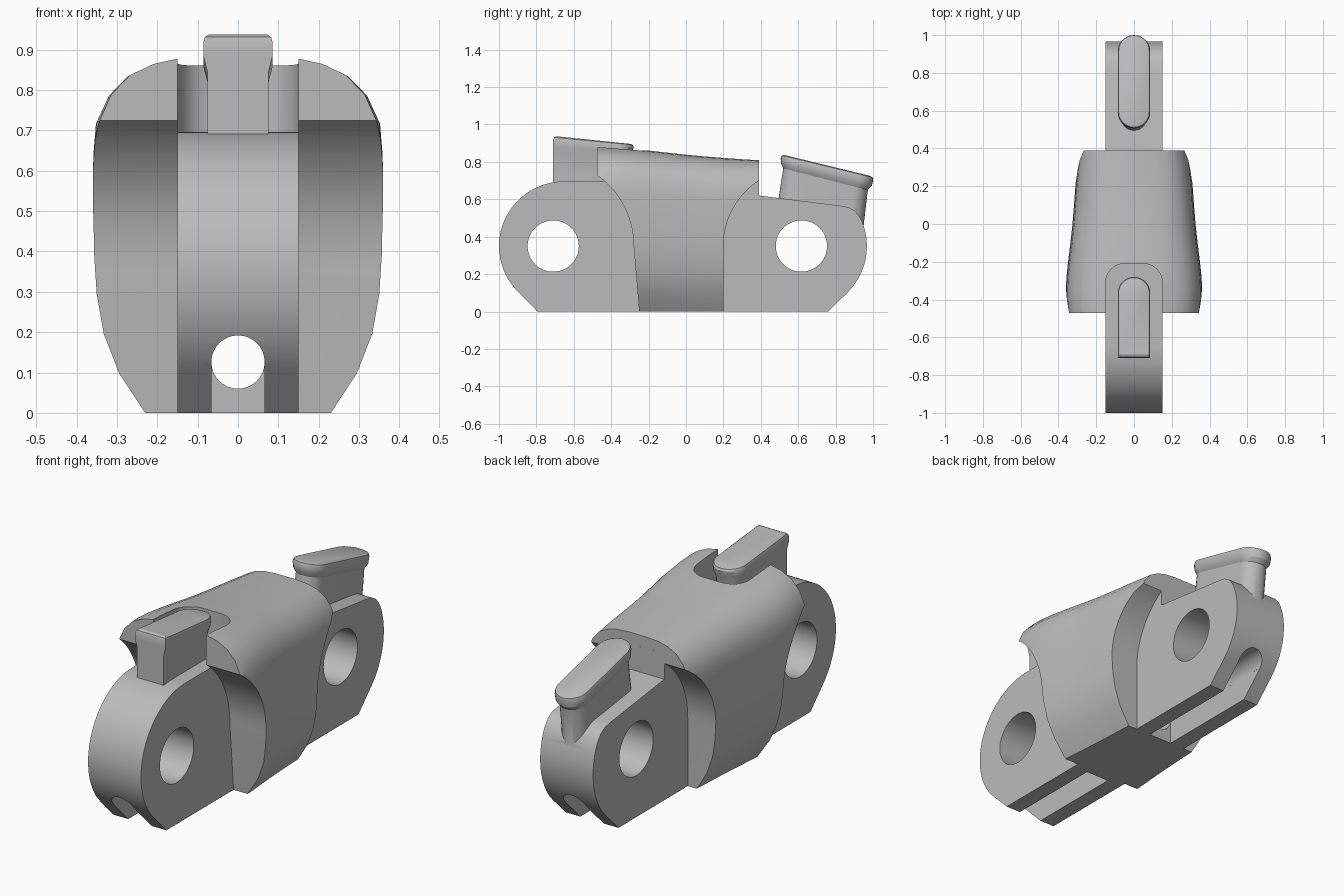
import bpy, bmesh, math

if "Cube" in bpy.data.objects:
    bpy.data.objects.remove(bpy.data.objects["Cube"])

grey = bpy.data.materials.new("plain_grey")
grey.diffuse_color = (0.5, 0.5, 0.5, 1)
grey.use_nodes = True
grey.node_tree.nodes["Principled BSDF"].inputs["Base Color"].default_value = grey.diffuse_color


def loft(name, rings):
    """Closed solid through matching rings of 3D points."""
    bm = bmesh.new()
    vs = [[bm.verts.new(p) for p in r] for r in rings]
    n = len(vs[0])
    for a, b in zip(vs, vs[1:]):
        for i in range(n):
            j = (i + 1) % n
            bm.faces.new((a[i], a[j], b[j], b[i]))
    bm.faces.new(vs[0][::-1])
    bm.faces.new(vs[-1])
    bmesh.ops.recalc_face_normals(bm, faces=bm.faces)
    me = bpy.data.meshes.new(name)
    bm.to_mesh(me)
    bm.free()
    me.materials.append(grey)
    ob = bpy.data.objects.new(name, me)
    bpy.context.collection.objects.link(ob)
    return ob


def side_prism(name, pts, hw):
    """Extrude a (y, z) outline across x."""
    return loft(name, [[(x, y, z) for y, z in pts] for x in (-hw, hw)])


def arc(cy, cz, ry, rz, a0, a1, n):
    return [(cy + ry * math.cos(math.radians(a0 + (a1 - a0) * i / n)),
             cz + rz * math.sin(math.radians(a0 + (a1 - a0) * i / n))) for i in range(n + 1)]


def combine(target, other, op):
    m = target.modifiers.new(op, 'BOOLEAN')
    m.operation, m.object, m.solver = op, other, 'EXACT'
    bpy.context.view_layer.objects.active = target
    bpy.ops.object.modifier_apply(modifier=m.name)
    bpy.data.objects.remove(other)


# Barrel body: half section scaled along the length
half = [(0.235, 0), (0.30, 0.1), (0.338, 0.2), (0.355, 0.3), (0.361, 0.4), (0.362, 0.52),
        (0.358, 0.65), (0.352, 0.725), (0.322, 0.79), (0.275, 0.838), (0.215, 0.866),
        (0.15, 0.88), (0.075, 0.885)]
section = half + [(-x, z) for x, z in reversed(half)]
stations = [(-0.5, 0.965, 1.0), (-0.42, 0.993, 0.995), (-0.35, 1.0, 0.988), (-0.27, 0.985, 0.98),
            (-0.2, 0.965, 0.972), (-0.1, 0.93, 0.96), (0, 0.90, 0.947), (0.1, 0.878, 0.937),
            (0.2, 0.858, 0.928), (0.3, 0.83, 0.92), (0.42, 0.785, 0.912)]
body = loft("link_body", [[(x * sx, y, z * sz) for x, z in section] for y, sx, sz in stations])

# Scooped ends of the body
ends = ([(-0.24, -0.1), (-0.25, 0)] + arc(-0.71, 0.35, 0.43, 0.45, 0, 56.4, 14)
        + [(-0.472, 1.1), (0.39, 1.1)] + arc(0.617, 0.35, 0.417, 0.417, 123, 180, 14) + [(0.2, -0.1)])
combine(body, side_prism("end_trim", ends, 0.6), 'INTERSECT')

# Pocket around the front stud
pocket = [(-0.15, -0.6), (0.15, -0.6)] + arc(0.05, -0.31, 0.1, 0.1, 0, 90, 8) \
    + arc(-0.05, -0.31, 0.1, 0.1, 90, 180, 8)
combine(body, loft("pocket", [[(x, y, z) for x, y in pocket] for z in (0.6, 1.2)]), 'DIFFERENCE')

# Central plate with rounded lugs
plate = ([(0.761, 0)] + arc(0.617, 0.35, 0.35, 0.35, -45, 22, 14)
         + [(0.927, 0.508), (0.903, 0.538), (0.87, 0.557), (0.83, 0.565), (0.39, 0.62),
            (0.39, 0.75), (-0.18, 0.75), (-0.18, 0.696)]
         + arc(-0.65, 0.35, 0.35, 0.346, 90, 225, 28) + [(-0.794, 0)])
core = side_prism("center_plate", plate, 0.15)

# Open slots under both lugs
for y0, y1 in ((-1.2, -0.28), (0.19, 1.2)):
    slot = [(-0.066, -0.1), (0.066, -0.1), (0.066, 0.125), (-0.066, 0.125)]
    combine(core, loft("slot", [[(x, y, z) for x, z in slot] for y in (y0, y1)]), 'DIFFERENCE')
combine(body, core, 'UNION')


def stud(name, rings, flat_front):
    """Capped stud from oblong rings: (y0, y1, z0, z1, half width)."""
    out = []
    for y0, y1, z0, z1, w in rings:
        pts = arc(0, y1 - w, w, w, 0, 180, 14)
        pts += [(-w, y0), (w, y0)] if flat_front else arc(0, y0 + w, w, w, 180, 360, 14)
        out.append([(x, y, z0 + (z1 - z0) * (y - y0) / (y1 - y0)) for x, y in pts])
    return loft(name, out)


front_stud = stud("front_stud", [
    (-0.71, -0.30, 0.65, 0.65, 0.076), (-0.71, -0.30, 0.845, 0.815, 0.076),
    (-0.71, -0.285, 0.885, 0.852, 0.086), (-0.71, -0.28, 0.918, 0.88, 0.086),
    (-0.705, -0.285, 0.931, 0.891, 0.082), (-0.692, -0.295, 0.937, 0.896, 0.073)], True)
back_stud = stud("back_stud", [
    (0.488, 0.945, 0.56, 0.42, 0.07), (0.520, 0.972, 0.765, 0.65, 0.07),
    (0.509, 0.993, 0.79, 0.67, 0.084), (0.506, 1.0, 0.82, 0.70, 0.086),
    (0.512, 0.998, 0.834, 0.717, 0.081), (0.525, 0.985, 0.837, 0.725, 0.071)], False)
combine(body, front_stud, 'UNION')
combine(body, back_stud, 'UNION')

# Pin holes across, and the tunnel along the length
for cy in (-0.71, 0.617):
    combine(body, side_prism("pin_hole", arc(cy, 0.35, 0.137, 0.137, 0, 352.5, 47), 0.6), 'DIFFERENCE')
bore = arc(0, 0.126, 0.066, 0.066, 0, 348.75, 31)
combine(body, loft("tunnel", [[(x, y, z) for x, z in bore] for y in (-1.3, 1.3)]), 'DIFFERENCE')

bpy.ops.object.select_all(action='DESELECT')
body.select_set(True)
bpy.context.view_layer.objects.active = body
bpy.ops.object.shade_smooth_by_angle(angle=math.radians(30))
